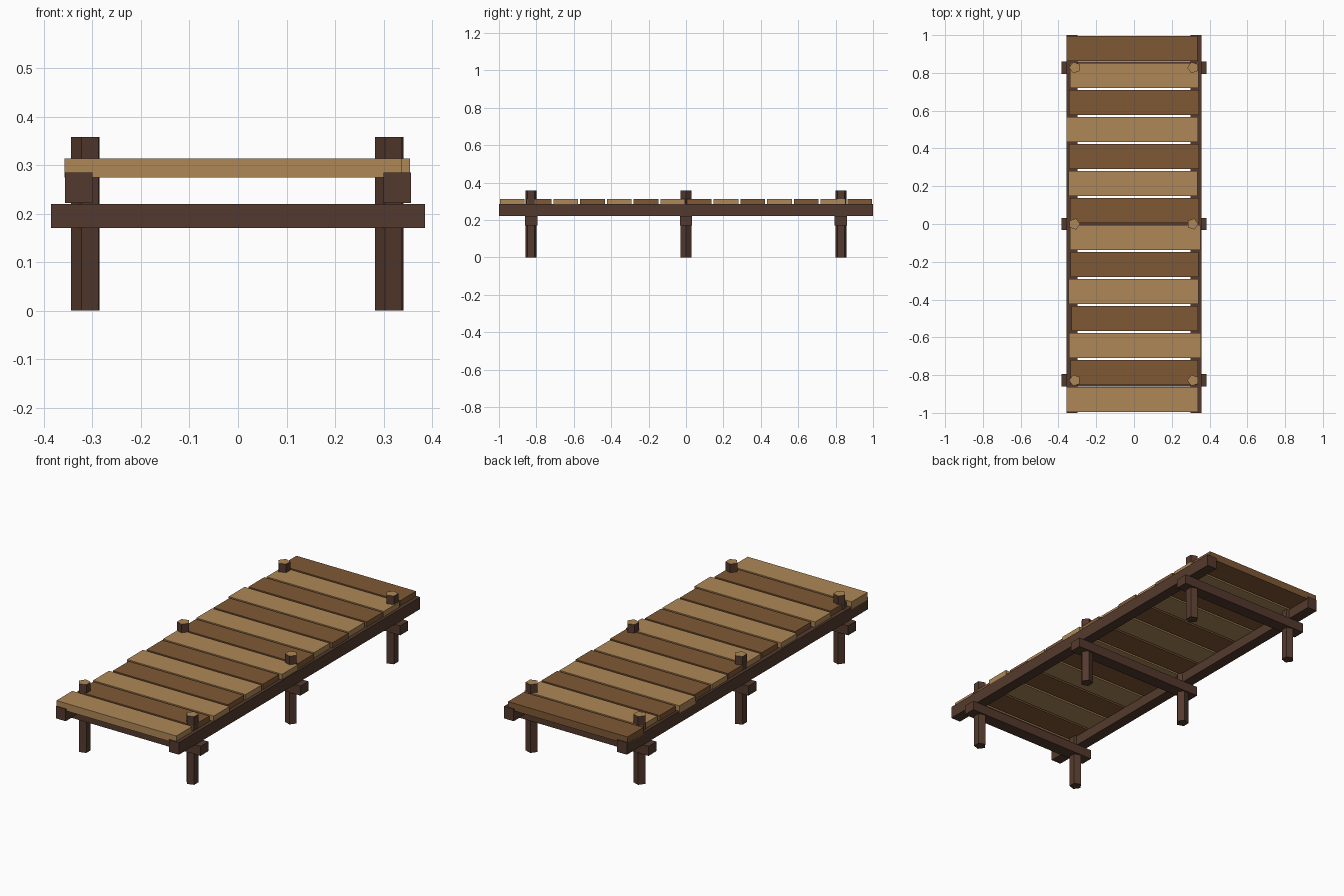
import bpy
import bmesh
from math import pi
from mathutils import Matrix

cube = bpy.data.objects.get("Cube")
if cube:
    bpy.data.objects.remove(cube, do_unlink=True)


def material(name, srgb):
    color = [((c / 255 + 0.055) / 1.055) ** 2.4 for c in srgb] + [1.0]
    mat = bpy.data.materials.new(name)
    mat.use_nodes = True
    mat.diffuse_color = color
    mat.node_tree.nodes["Principled BSDF"].inputs["Base Color"].default_value = color
    return mat


LIGHT = material("light_wood", (174, 135, 87))
MEDIUM = material("medium_wood", (127, 88, 53))
DARK = material("dark_wood", (84, 58, 46))


def finish(name, bm, mats):
    mesh = bpy.data.meshes.new(name)
    bm.to_mesh(mesh)
    bm.free()
    for mat in mats:
        mesh.materials.append(mat)
    obj = bpy.data.objects.new(name, mesh)
    bpy.context.collection.objects.link(obj)
    return obj


def box(name, x, y, z, mat):
    """Box from (low, high) pairs along each axis."""
    bm = bmesh.new()
    size = [b - a for a, b in (x, y, z)]
    mid = [(a + b) / 2 for a, b in (x, y, z)]
    bmesh.ops.create_cube(bm, size=1, matrix=Matrix.Translation(mid) @ Matrix.Diagonal((*size, 1)))
    return finish(name, bm, [mat])


def post(name, x, y, turn):
    """Five-sided post with a pale cut top."""
    height = 0.358
    bm = bmesh.new()
    bmesh.ops.create_cone(bm, cap_ends=True, segments=5, radius1=0.031, radius2=0.031, depth=height)
    # Point one corner along +x, then apply the turn
    corner = max((v.co.xy for v in bm.verts), key=lambda c: c.x)
    angle = turn + corner.angle_signed((1, 0)) * -1
    bmesh.ops.transform(bm, verts=bm.verts, matrix=Matrix.Translation((x, y, height / 2))
                        @ Matrix.Rotation(angle, 4, "Z"))
    bm.normal_update()
    for face in bm.faces:
        face.material_index = int(face.normal.z > 0.5)
    return finish(name, bm, [DARK, LIGHT])


# Posts and cross beams
for row, y, turn in (("front", -0.828, pi), ("middle", 0.0, 0.0), ("back", 0.828, pi)):
    box(row + "_cross_beam", (-0.385, 0.385), (y - 0.033, y + 0.033), (0.17, 0.22), DARK)
    for side, sign in (("left", 1), ("right", -1)):
        post(f"{row}_{side}_post", sign * 0.313 - (0.003 if turn == 0 else 0), y, turn)

# Long side rails
box("left_rail", (0.3, 0.357), (-1, 1), (0.222, 0.285), DARK)
box("right_rail", (-0.357, -0.3), (-1, 1), (0.222, 0.285), DARK)

# Deck planks with uneven ends, front to back
ends = [(-0.358, 0.338), (-0.335, 0.338), (-0.345, 0.355), (-0.33, 0.338), (-0.348, 0.341),
        (-0.336, 0.341), (-0.34, 0.352), (-0.34, 0.345), (-0.346, 0.337), (-0.345, 0.345),
        (-0.358, 0.338), (-0.344, 0.343), (-0.338, 0.342), (-0.357, 0.337)]
pitch = 2 / len(ends)
for i, span in enumerate(ends):
    y = -1 + pitch * (i + 0.5)
    box(f"deck_plank_{i + 1}", span, (y - 0.066, y + 0.066), (0.274, 0.313),
        MEDIUM if i % 2 else LIGHT)
